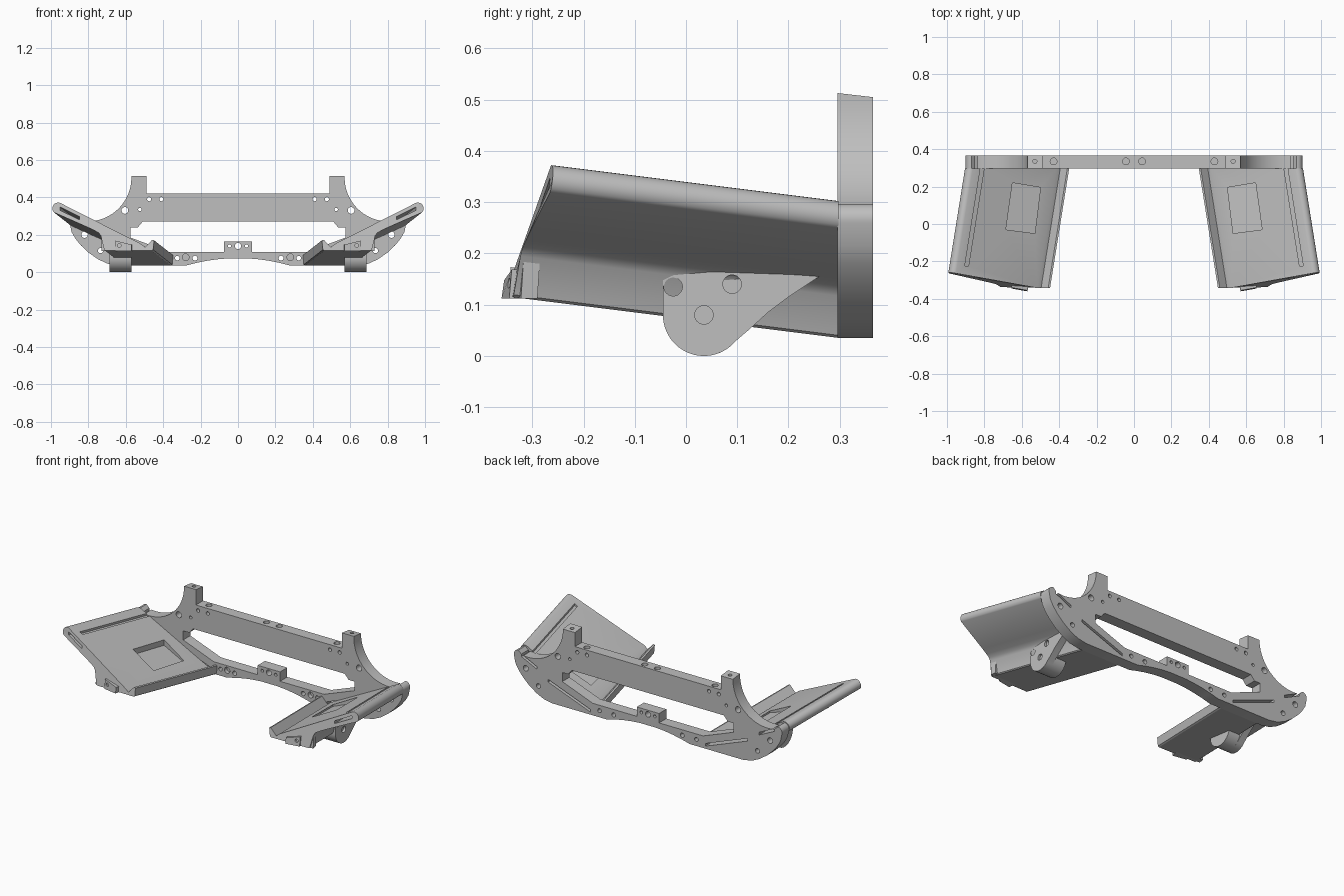
import bpy, bmesh
from math import sin, cos, radians
from mathutils import Vector, Matrix

cube = bpy.data.objects.get("Cube")
if cube:
    bpy.data.objects.remove(cube, do_unlink=True)

grey = bpy.data.materials.new("plain_grey")
grey.use_nodes = True
GREY = (0.52, 0.52, 0.52, 1)
grey.diffuse_color = GREY
grey.node_tree.nodes["Principled BSDF"].inputs["Base Color"].default_value = GREY

FRONT, BACK = 0.296, 0.365           # frame thickness
RUN = Vector((-0.16, 1, -0.125))     # direction the wings run, front to back


def arc(cx, cy, r, a0, a1, n=12):
    angles = [radians(a0 + (a1 - a0) * i / n) for i in range(n + 1)]
    return [(cx + r * cos(a), cy + r * sin(a)) for a in angles]


def circle(cx, cy, r):
    return arc(cx, cy, r, 0, 345, 23)


def loft(bm, start, end):
    """Closed solid between two matching loops of points."""
    a = [bm.verts.new(p) for p in start]
    b = [bm.verts.new(p) for p in end]
    bm.faces.new(a)
    bm.faces.new(b[::-1])
    for i in range(len(a)):
        j = (i + 1) % len(a)
        bm.faces.new((a[j], a[i], b[i], b[j]))


def extrude_y(bm, pts, y0, y1):
    loft(bm, [(x, y0, z) for x, z in pts], [(x, y1, z) for x, z in pts])


def extrude_x(bm, pts, x0, x1):
    loft(bm, [(x0, y, z) for y, z in pts], [(x1, y, z) for y, z in pts])


def extrude_z(bm, pts, z0, z1):
    loft(bm, [(x, y, z0) for x, y in pts], [(x, y, z1) for x, y in pts])


def make(name, bm):
    bmesh.ops.recalc_face_normals(bm, faces=bm.faces)
    mesh = bpy.data.meshes.new(name)
    bm.to_mesh(mesh)
    bm.free()
    mesh.materials.append(grey)
    obj = bpy.data.objects.new(name, mesh)
    bpy.context.collection.objects.link(obj)
    return obj


def select(obj):
    bpy.ops.object.select_all(action='DESELECT')
    obj.select_set(True)
    bpy.context.view_layer.objects.active = obj


def cut(obj, bm):
    cutter = make("cutter", bm)
    cutter.hide_render = True
    mod = obj.modifiers.new("cut", 'BOOLEAN')
    mod.operation, mod.solver, mod.object = 'DIFFERENCE', 'EXACT', cutter
    select(obj)
    bpy.ops.object.modifier_apply(modifier=mod.name)
    bpy.data.objects.remove(cutter, do_unlink=True)


def smooth(obj):
    select(obj)
    bpy.ops.object.shade_smooth_by_angle(angle=radians(30))


def mirror_pair(obj, part):
    """Name the +x part left and add its right-hand twin."""
    obj.name = "left_" + part
    smooth(obj)
    twin = obj.copy()
    twin.data = obj.data.copy()
    twin.name = "right_" + part
    twin.data.transform(Matrix.Scale(-1, 4, (1, 0, 0)))
    twin.data.flip_normals()
    bpy.context.collection.objects.link(twin)


def both_sides(half):
    return half + [(-x, z) for x, z in reversed(half)]


# Frame outline: top bar, post, concave shoulder, round tip, belly, arched bottom
outline = [(0.49, 0.42), (0.49, 0.513), (0.57, 0.513)]
outline += arc(0.805, 0.506, 0.235, 181, 280, 20)
outline += arc(0.87, 0.267, 0.03, 90, -15, 8)
outline += [(0.89, 0.215), (0.87, 0.18), (0.84, 0.143), (0.80, 0.105), (0.75, 0.07),
            (0.70, 0.046), (0.64, 0.035), (0.28, 0.035)]
outline += [(0.28 * t, 0.075 - 0.04 * t * t) for t in (0.8, 0.6, 0.4, 0.2)]
bm = bmesh.new()
extrude_y(bm, both_sides(outline), FRONT, BACK)
for v in bm.verts:                       # post tops lean back slightly
    if v.co.z > 0.51 and v.co.y > 0.35:
        v.co.z -= 0.008
frame = make("frame", bm)

# Window between the bars, with the small central bracket left standing
bm = bmesh.new()
window = [(0.075, 0.165), (0.075, 0.108), (0.37, 0.108), (0.575, 0.185),
          (0.575, 0.24), (0.535, 0.24), (0.51, 0.27)]
extrude_y(bm, both_sides(window), FRONT - 0.1, BACK + 0.1)
cut(frame, bm)

# Bolt holes, blind holes, top holes and slots in the frame
bm = bmesh.new()
extrude_y(bm, circle(0, 0.14, 0.017), 0.2, 0.5)
holes = [(0.605, 0.33, 0.018), (0.525, 0.335, 0.009), (0.475, 0.39, 0.011),
         (0.41, 0.39, 0.011), (0.82, 0.2, 0.017), (0.735, 0.115, 0.014),
         (0.325, 0.075, 0.012), (0.23, 0.075, 0.013), (0.045, 0.14, 0.009)]
slots = [((0.385, 0.058), (0.67, 0.165)), ((0.745, 0.222), (0.85, 0.272))]
for s in (1, -1):
    for x, z, r in holes:
        extrude_y(bm, circle(s * x, z, r), 0.2, 0.5)
    extrude_y(bm, circle(s * 0.28, 0.08, 0.018), 0.2, 0.32)
    for (x0, z0), (x1, z1) in slots:
        t = 0.008
        extrude_y(bm, [(s * x0, z0 - t), (s * x1, z1 - t), (s * x1, z1 + t),
                       (s * x0, z0 + t)], 0.2, 0.5)
    for x, z, r in ((0.043, 0.4, 0.018), (0.43, 0.404, 0.018), (0.53, 0.47, 0.011)):
        extrude_z(bm, circle(s * x, 0.335, r), z, 0.6)
cut(frame, bm)
smooth(frame)

# Wing section: rolled outer edge, sloping underside, side wall, floor, inner lip
section = arc(0.968, 0.346, 0.031, 110, -45, 10)
section += [(0.80, 0.238), (0.765, 0.221), (0.742, 0.208), (0.73, 0.192),
            (0.71, 0.115), (0.704, 0.11), (0.455, 0.11), (0.447, 0.115),
            (0.442, 0.165), (0.452, 0.168), (0.49, 0.128), (0.51, 0.145)]


def along(x, z, y):
    return Vector((x, -0.3, z)) + RUN * (y + 0.3)


def top_z(x, y):
    x0 = x + 0.16 * (y + 0.3)
    return 0.37 - 0.5 * (0.95 - x0) - 0.125 * (y + 0.3)


def front_y(x, z):
    return max(-0.464 + 0.16 * x + 0.125 * z, -0.342)


bm = bmesh.new()
loft(bm, [along(x, z, front_y(x, z)) for x, z in section],
     [along(x, z, FRONT + 0.002) for x, z in section])
wing = make("wing", bm)

# Undercut channel beside the rolled edge, and a shallow groove above it
bm = bmesh.new()
channel = [(0.956, 0.352), (0.956, 0.335), (0.85, 0.282), (0.85, 0.298)]
groove = [(0.897, 0.332), (0.897, 0.42), (0.917, 0.42), (0.917, 0.342)]
for pts, y in ((channel, -0.5), (groove, -0.225)):
    loft(bm, [along(x, z, y) for x, z in pts], [along(x, z, 0.4) for x, z in pts])
cut(wing, bm)

# Pocket in the wing floor
bm = bmesh.new()
pocket = [(0.65, 0.22), (0.50, 0.195), (0.53, -0.05), (0.685, -0.03)]
loft(bm, [(x, y, top_z(x, y) - (0.015 if x < 0.6 else 0.035)) for x, y in pocket],
     [(x, y, 0.6) for x, y in pocket])
cut(wing, bm)
mirror_pair(wing, "wing")

# Latch tab on the front edge of the wing
bm = bmesh.new()
tab = [(0.56, -0.31), (0.57, -0.36), (0.655, -0.345), (0.655, -0.335),
       (0.73, -0.322), (0.725, -0.29)]
loft(bm, [(x, y, 0.112) for x, y in tab],
     [(x, y + 0.005, 0.145 + 0.25 * (x - 0.56)) for x, y in tab])
latch = make("latch", bm)
bm = bmesh.new()
extrude_y(bm, circle(0.635, 0.142, 0.01), -0.4, -0.325)
cut(latch, bm)
mirror_pair(latch, "latch")

# Mounting ear: a drilled plate with a thick round foot
ear = arc(0.035, 0.08, 0.08, 180, 320, 24)
ear += [(0.125, 0.053), (0.16, 0.085), (0.20, 0.115), (0.26, 0.155),
        (0.10, 0.167), (0.0, 0.166), (-0.045, 0.15)]
bm = bmesh.new()
extrude_x(bm, ear, 0.645, 0.686)
plate = make("ear", bm)
bm = bmesh.new()
for y, z in ((0.035, 0.08), (-0.025, 0.135), (0.09, 0.14)):
    extrude_x(bm, circle(y, z, 0.018), 0.672, 0.8)
cut(plate, bm)
mirror_pair(plate, "ear")

bm = bmesh.new()
extrude_x(bm, arc(0.035, 0.08, 0.08, 180, 360, 24), 0.57, 0.65)
mirror_pair(make("ear_foot", bm), "ear_foot")
